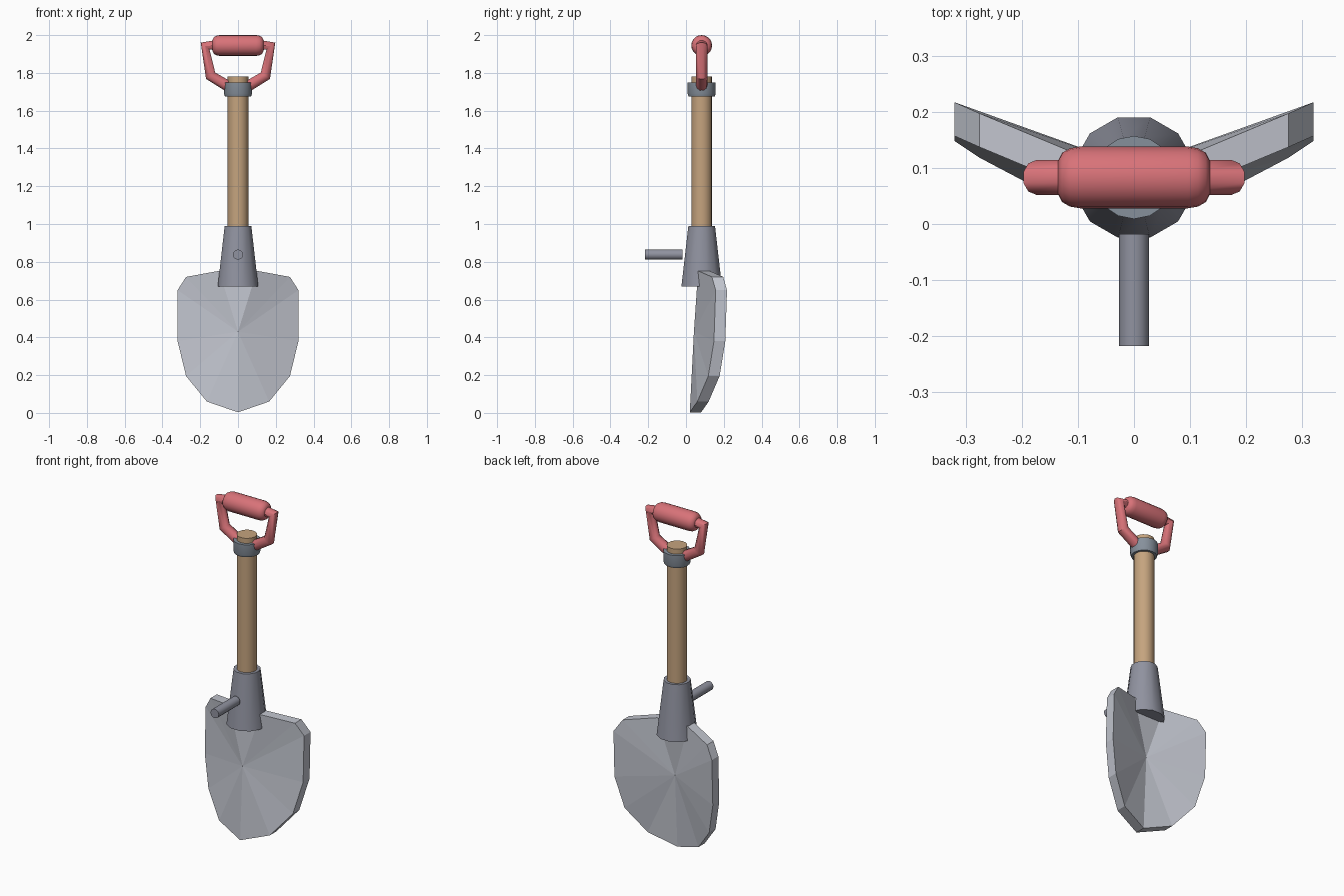
import bpy, bmesh, math
from mathutils import Matrix, Vector

cube = bpy.data.objects.get("Cube")
if cube:
    bpy.data.objects.remove(cube, do_unlink=True)

AXIS_Y = 0.083  # depth of the shaft centre line


def material(name, rgb):
    mat = bpy.data.materials.new(name)
    mat.use_nodes = True
    mat.diffuse_color = (*rgb, 1)
    mat.node_tree.nodes["Principled BSDF"].inputs["Base Color"].default_value = (*rgb, 1)
    return mat


steel = material("light_steel", (0.53, 0.55, 0.61))
iron = material("dark_iron", (0.28, 0.29, 0.35))
band = material("blue_grey_band", (0.24, 0.28, 0.33))
wood = material("wood", (0.56, 0.37, 0.21))
red = material("red_grip", (0.69, 0.17, 0.19))


def finish(bm, name, mat, smooth=True):
    bmesh.ops.recalc_face_normals(bm, faces=bm.faces)
    mesh = bpy.data.meshes.new(name)
    bm.to_mesh(mesh)
    bm.free()
    mesh.materials.append(mat)
    obj = bpy.data.objects.new(name, mesh)
    bpy.context.collection.objects.link(obj)
    if smooth:
        smooth_sharp(obj)
    return obj


def smooth_sharp(obj):
    bpy.ops.object.select_all(action='DESELECT')
    obj.select_set(True)
    bpy.context.view_layer.objects.active = obj
    bpy.ops.object.shade_smooth_by_angle(angle=math.radians(40))


def lathe(name, mat, profile, sides, matrix, offset=0.0):
    """Stack rings of (radius, height) along local z and cap both ends."""
    bm = bmesh.new()
    rings = []
    for r, h in profile:
        angles = [2 * math.pi * (i + offset) / sides for i in range(sides)]
        rings.append([bm.verts.new(matrix @ Vector((r * math.cos(a), r * math.sin(a), h)))
                      for a in angles])
    for low, high in zip(rings, rings[1:]):
        for i in range(sides):
            j = (i + 1) % sides
            bm.faces.new((low[i], low[j], high[j], high[i]))
    bm.faces.new(rings[0])
    bm.faces.new(rings[-1])
    return finish(bm, name, mat)


upright = Matrix.Translation((0, AXIS_Y, 0))

# Blade: faceted fan with a hub, thickened towards the back
half = [(0.165, 0.06, 0.06), (0.275, 0.118, 0.195), (0.32, 0.148, 0.38),
        (0.32, 0.157, 0.65), (0.275, 0.137, 0.72), (0.1, 0.064, 0.752)]
outline = [(0, 0.02, 0.003)] + half + [(-x, y, z) for x, y, z in reversed(half)]
hub = (0, 0.042, 0.43)
back = Vector((0, 0.06, 0))
bm = bmesh.new()
front_rim = [bm.verts.new(p) for p in outline]
back_rim = [bm.verts.new(Vector(p) + back) for p in outline]
front_hub = bm.verts.new(hub)
back_hub = bm.verts.new(Vector(hub) + back)
for i in range(len(outline)):
    j = (i + 1) % len(outline)
    bm.faces.new((front_hub, front_rim[i], front_rim[j]))
    bm.faces.new((back_hub, back_rim[j], back_rim[i]))
    bm.faces.new((front_rim[i], back_rim[i], back_rim[j], front_rim[j]))
finish(bm, "blade", steel, smooth=False)

# Socket, shaft and collar
lathe("socket", iron, [(0.111, 0.67), (0.073, 0.99)], 12, upright, 0.5)
lathe("shaft", wood, [(0.055, 0.9), (0.055, 1.78)], 16, upright)
lathe("collar", band, [(0.069, 1.675), (0.074, 1.69), (0.074, 1.75)], 16, upright)

# Peg sticking out in front of the socket
lathe("front_peg", iron, [(0.027, 0.018), (0.027, 0.217)], 12,
      Matrix.Translation((0, 0, 0.838)) @ Matrix.Rotation(math.pi / 2, 4, 'X'))

# Rounded grip lying across the top
end = [(0.030, 0.135), (0.044, 0.128), (0.052, 0.114), (0.055, 0.096)]
lathe("hand_grip", red, [(r, -h) for r, h in end] + end[::-1], 20,
      Matrix.Translation((0, AXIS_Y, 1.945)) @ Matrix.Rotation(math.pi / 2, 4, 'Y'))

# Bent tubes joining the grip to the collar
for side, label in ((1, "left"), (-1, "right")):
    path = [(0.04, 1.722), (0.145, 1.785), (0.174, 1.942), (0.1, 1.947)]
    curve = bpy.data.curves.new(label + "_handle_arm", 'CURVE')
    curve.dimensions = '3D'
    curve.bevel_depth = 0.031
    curve.bevel_resolution = 3
    curve.use_fill_caps = True
    spline = curve.splines.new('POLY')
    spline.points.add(len(path) - 1)
    for point, (x, z) in zip(spline.points, path):
        point.co = (side * x, AXIS_Y, z, 1)
    arm = bpy.data.objects.new(label + "_handle_arm", curve)
    bpy.context.collection.objects.link(arm)
    curve.materials.append(red)
    bpy.ops.object.select_all(action='DESELECT')
    arm.select_set(True)
    bpy.context.view_layer.objects.active = arm
    bpy.ops.object.convert(target='MESH')
    smooth_sharp(bpy.context.view_layer.objects.active)
